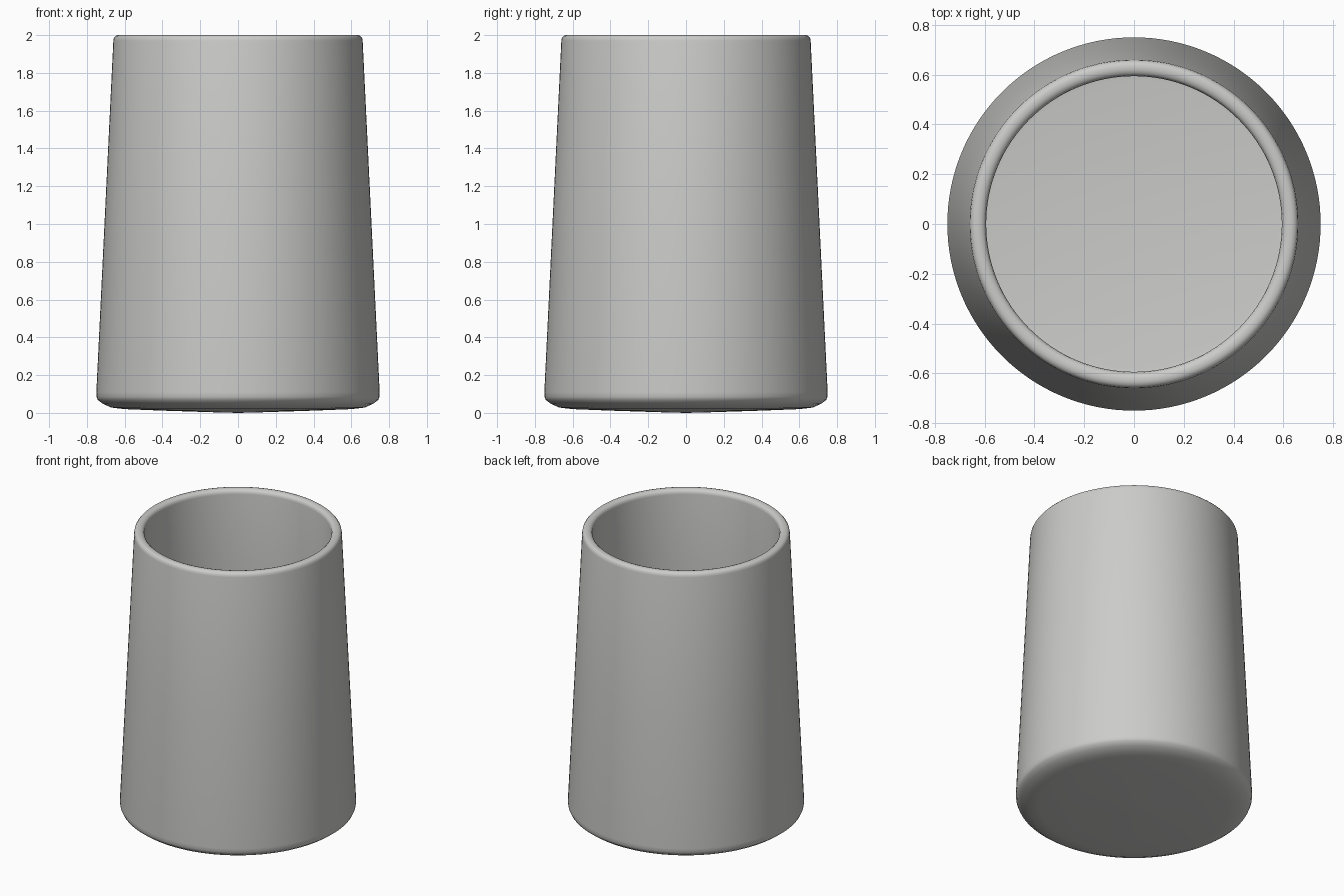
import bpy, bmesh, math

if "Cube" in bpy.data.objects:
    bpy.data.objects.remove(bpy.data.objects["Cube"])

SEGMENTS = 128

# Cup cross-section (radius, height): underside, outer wall, rim, inner wall, floor
profile = [
    (0.0, 0.0), (0.12, 0.003), (0.40, 0.012), (0.60, 0.02), (0.67, 0.028),
    (0.715, 0.048), (0.742, 0.068), (0.749, 0.085), (0.75, 0.11),
    (0.705, 1.04), (0.66, 1.97),
    (0.657, 1.985), (0.648, 1.996), (0.635, 2.0), (0.62, 2.0),
    (0.606, 1.995), (0.597, 1.985), (0.594, 1.97),
    (0.639, 1.04), (0.682, 0.15), (0.675, 0.115), (0.65, 0.095),
    (0.58, 0.085), (0.0, 0.07),
]

# Spin the cross-section around z
bm = bmesh.new()
verts = [bm.verts.new((r, 0, z)) for r, z in profile]
edges = [bm.edges.new(pair) for pair in zip(verts, verts[1:])]
bmesh.ops.spin(bm, geom=verts + edges, cent=(0, 0, 0), axis=(0, 0, 1),
               angle=2 * math.pi, steps=SEGMENTS, use_duplicate=False)
bmesh.ops.remove_doubles(bm, verts=bm.verts, dist=1e-4)
bmesh.ops.recalc_face_normals(bm, faces=bm.faces)
mesh = bpy.data.meshes.new("tapered_cup")
bm.to_mesh(mesh)
bm.free()

cup = bpy.data.objects.new("tapered_cup", mesh)
bpy.context.collection.objects.link(cup)

# Plain light grey
grey = bpy.data.materials.new("light grey")
grey.diffuse_color = (0.6, 0.6, 0.59, 1)
grey.use_nodes = True
grey.node_tree.nodes["Principled BSDF"].inputs["Base Color"].default_value = grey.diffuse_color
mesh.materials.append(grey)

# Smooth shading
bpy.context.view_layer.objects.active = cup
cup.select_set(True)
bpy.ops.object.shade_smooth_by_angle(angle=math.radians(50))
